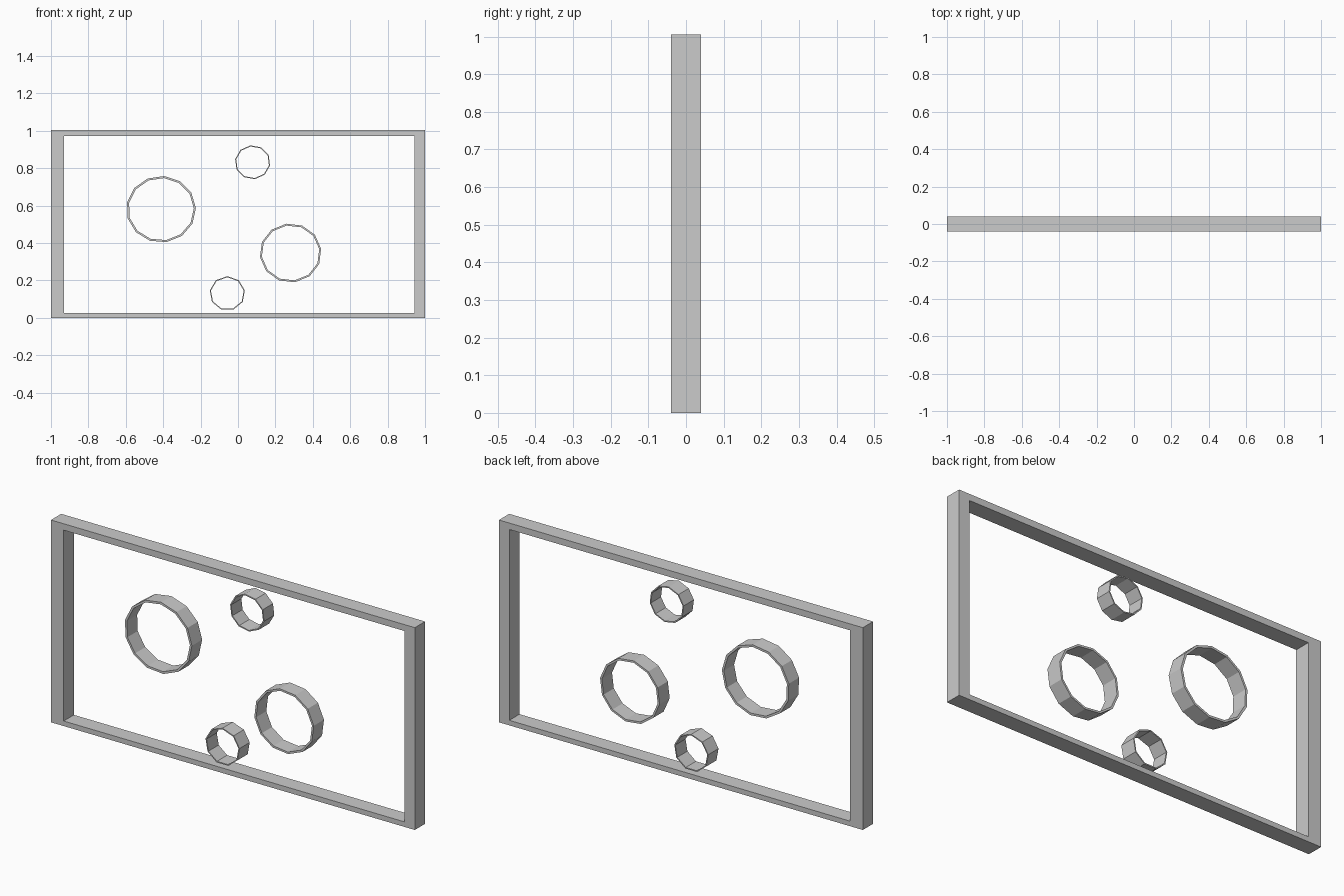
import bpy, bmesh, math

if "Cube" in bpy.data.objects:
    bpy.data.objects.remove(bpy.data.objects["Cube"])

HALF_DEPTH = 0.04


def loop_solid(name, outer, inner):
    """Extruded band between two matching x-z loops."""
    n = len(outer)
    bm = bmesh.new()
    rows = [[bm.verts.new((x, y, z)) for x, z in loop]
            for loop, y in ((outer, -HALF_DEPTH), (outer, HALF_DEPTH),
                            (inner, HALF_DEPTH), (inner, -HALF_DEPTH))]
    for r in range(4):
        a, b = rows[r], rows[(r + 1) % 4]
        for i in range(n):
            j = (i + 1) % n
            bm.faces.new((a[i], a[j], b[j], b[i]))
    bmesh.ops.recalc_face_normals(bm, faces=bm.faces)
    mesh = bpy.data.meshes.new(name)
    bm.to_mesh(mesh)
    bm.free()
    obj = bpy.data.objects.new(name, mesh)
    bpy.context.collection.objects.link(obj)
    return obj


def rect(x0, x1, z0, z1):
    return [(x0, z0), (x1, z0), (x1, z1), (x0, z1)]


def polygon(cx, cz, rx, rz, sides, start):
    angles = [math.radians(start) + math.tau * i / sides for i in range(sides)]
    return [(cx + rx * math.cos(a), cz + rz * math.sin(a)) for a in angles]


# Rectangular border with wider side posts
loop_solid("frame", rect(-1, 1, 0, 1.005), rect(-0.93, 0.943, 0.025, 0.973))

# Thin faceted rings: centre x, centre z, radii, sides, start angle, wall
rings = {
    "large_left_ring": (-0.411, 0.581, 0.186, 0.178, 13, 2, 0.011),
    "large_right_ring": (0.281, 0.347, 0.165, 0.158, 12, 8, 0.010),
    "small_top_ring": (0.078, 0.832, 0.095, 0.091, 10, 25, 0.006),
    "small_bottom_ring": (-0.057, 0.131, 0.095, 0.092, 9, 90, 0.006),
}
for name, (cx, cz, rx, rz, sides, start, wall) in rings.items():
    loop_solid(name, polygon(cx, cz, rx, rz, sides, start),
               polygon(cx, cz, rx - wall, rz - wall, sides, start))
